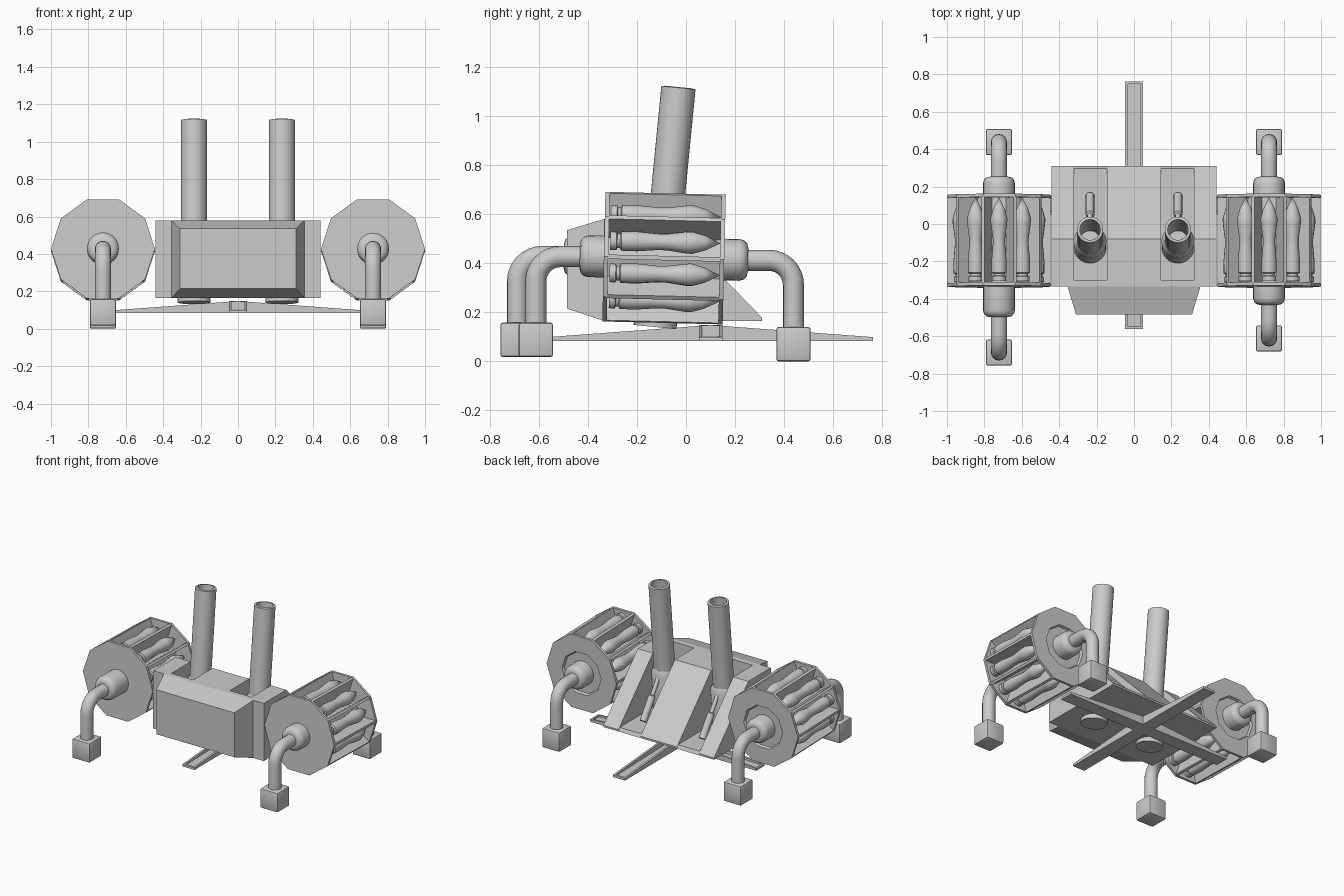
import bpy, bmesh
from math import sin, cos, pi, radians
from mathutils import Matrix, Vector

if "Cube" in bpy.data.objects:
    bpy.data.objects.remove(bpy.data.objects["Cube"])

ALONG_Y = Matrix.Rotation(-pi / 2, 4, 'X')


def finish(name, bm, matrix=None, smooth=True):
    bmesh.ops.remove_doubles(bm, verts=bm.verts, dist=1e-5)
    if matrix is not None:
        bm.transform(matrix)
    bmesh.ops.recalc_face_normals(bm, faces=bm.faces)
    me = bpy.data.meshes.new(name)
    bm.to_mesh(me)
    bm.free()
    if smooth:
        me.polygons.foreach_set("use_smooth", [True] * len(me.polygons))
        me.set_sharp_from_angle(angle=radians(35))
    ob = bpy.data.objects.new(name, me)
    bpy.context.collection.objects.link(ob)
    return ob


def skin(bm, rings, caps=True):
    """Join equal-length rings of points with quads."""
    rows = [[bm.verts.new(p) for p in r] for r in rings]
    n = len(rows[0])
    for a, b in zip(rows, rows[1:]):
        for i in range(n):
            j = (i + 1) % n
            bm.faces.new((a[i], a[j], b[j], b[i]))
    if caps:
        bm.faces.new(rows[0])
        bm.faces.new(rows[-1])


def lathe(name, profile, matrix, n=24, caps=True, smooth=True):
    bm = bmesh.new()
    skin(bm, [[(r * cos(2 * pi * i / n), r * sin(2 * pi * i / n), t) for i in range(n)]
              for r, t in profile], caps)
    return finish(name, bm, matrix, smooth)


def box(name, lo, hi, matrix=None, bevel=0):
    bm = bmesh.new()
    lo, hi = Vector(lo), Vector(hi)
    bmesh.ops.create_cube(bm, size=1, matrix=Matrix.Translation((lo + hi) / 2)
                          @ Matrix.Diagonal((*(hi - lo), 1)))
    if bevel:
        bmesh.ops.bevel(bm, geom=bm.edges[:], offset=bevel, segments=2,
                        profile=0.5, affect='EDGES')
    return finish(name, bm, matrix, smooth=bevel > 0)


def extrude_x(name, profile, x0, x1):
    bm = bmesh.new()
    skin(bm, [[(x, y, z) for y, z in profile] for x in (x0, x1)])
    return finish(name, bm, smooth=False)


# hull: solid wedge strips with two open channels between them
wedge = [(-.335, .165), (-.335, .58), (-.08, .58), (.31, .178), (.31, .165)]
channel = [(-.335, .165), (-.335, .58), (-.30, .58), (-.30, .19), (.298, .19), (.31, .165)]
for x0, x1 in ((-.44, -.32), (-.145, .145), (.32, .44)):
    extrude_x("hull_wedge", wedge, x0, x1)
for x0, x1 in ((-.32, -.145), (.145, .32)):
    extrude_x("hull_channel", channel, x0, x1)

# chamfered nose
bm = bmesh.new()
skin(bm, [[(-w, y, z0), (w, y, z0), (w, y, z1), (-w, y, z1)]
          for w, y, z0, z1 in ((.355, -.335, .165, .58), (.31, -.485, .215, .535))])
finish("nose", bm, smooth=False)

# mortar tubes with collars, base discs and elevation rods
for s in (-1, 1):
    m = Matrix.Translation((s * .235, -.126, .145)) @ Matrix.Rotation(radians(-5.6), 4, 'X')
    lathe("mortar_tube", [(.07, .0), (.07, .975), (.055, .978), (.055, .3), (.0, .3)], m, 32)
    lathe("mortar_collar", [(.088, -.005), (.088, .33), (.071, .36)], m, 32)
    a, b = Vector((s * .235, .15, .20)), Vector((s * .235, -.03, .46))
    d = b - a
    m = Matrix.Translation(a) @ d.to_track_quat('Z', 'Y').to_matrix().to_4x4()
    lathe("elevation_rod", [(.024, 0), (.024, d.length * .55), (.014, d.length * .57),
                            (.014, d.length)], m, 12)

# cross-shaped ground stand: tapered arms with a recessed top
for k in range(4):
    bm = bmesh.new()
    w = .048
    skin(bm, [[(w, r, .083), (w, r, z), (-w, r, z), (-w, r, .083)]
              for r, z in ((0, .148), (.662, .099))])
    bmesh.ops.recalc_face_normals(bm, faces=bm.faces)
    top = max(bm.faces, key=lambda f: f.calc_center_median().z)
    bmesh.ops.inset_region(bm, faces=[top], thickness=.02)
    rim = bmesh.ops.inset_region(bm, faces=[top], thickness=.0005)
    for v in top.verts:
        v.co.z = .09 + (v.co.z - .099) * .3
    finish("stand_arm", bm, Matrix.Translation((0, .1, 0)) @ Matrix.Rotation(k * pi / 2, 4, 'Z'),
           smooth=False)

# shell profile: rim, groove, case, waist, swelling nose and tip
shell = [(.0, -.31), (.038, -.31), (.038, -.285), (.03, -.282), (.03, -.27), (.04, -.265),
         (.041, -.20), (.034, -.12), (.034, -.08), (.045, .0), (.046, .025), (.032, .075), (.0, .14)]


def hub_profile(length):
    r, e = .085, .035
    return [(r, 0)] + [(r - e + e * cos(a), length - e + e * sin(a))
                       for a in (0, pi / 6, pi / 3, pi / 2)]


def leg(y_start, y_leg, z, z_foot, x):
    """Bent pipe and block foot; works for front and back legs."""
    sgn = 1 if y_leg > y_start else -1
    R, r, n = .10, .043, 16
    path = [(y_start, z, pi / 2)]
    for i in range(9):
        a = pi / 2 * (1 - i / 8)
        path.append((y_leg + sgn * R * (cos(a) - 1), z - R + R * sin(a), a))
    path.append((y_leg, z_foot + .1, 0))
    bm = bmesh.new()
    skin(bm, [[(x + r * cos(t), y + sgn * r * sin(t) * cos(a), zz + r * sin(t) * sin(a))
               for t in (2 * pi * i / n for i in range(n))] for y, zz, a in path])
    finish("leg_pipe", bm)
    h = .07
    box("foot", (x - h, y_leg - h, z_foot), (x + h, y_leg + h, z_foot + .14), bevel=.01)


# ammunition drums on legs
for s in (-1, 1):
    x = s * .722
    drum = (Matrix.Translation((x, -.09, .421)) @ Matrix.Rotation(radians(-1.4), 4, 'X')
            @ Matrix.Translation((0, .09, 0)))
    R = .278
    lathe("drum_front_plate", [(R, -.335), (R, -.317)], drum @ ALONG_Y, 10, smooth=False)
    lathe("drum_back_plate", [(.14, .138), (R, .138), (R, .156), (.155, .156), (.145, .135)],
          drum @ ALONG_Y, 10, smooth=False)
    lathe("drum_core", [(.15, -.32), (.15, .14)], drum @ ALONG_Y, 10, smooth=False)
    for i in range(10):
        turn = drum @ Matrix.Rotation(-i * pi / 5, 4, 'Y')
        box("drum_fin", (.13, -.32, -.009), (.275, .14, .009), turn)
        half = drum @ Matrix.Rotation(-(i + .5) * pi / 5, 4, 'Y')
        lathe("shell", shell, half @ Matrix.Translation((.213, 0, 0)) @ ALONG_Y, 14, caps=False)
    front = .165 if s < 0 else .10
    lathe("front_hub", hub_profile(front), drum @ Matrix.Translation((0, -.333, 0))
          @ Matrix.Rotation(pi / 2, 4, 'X'))
    lathe("back_hub", hub_profile(.12), drum @ Matrix.Translation((0, .133, 0)) @ ALONG_Y)
    leg(-.36, -.687 if s < 0 else -.612, .427, .018, x)
    leg(.16, .438, .412, .0, x)
